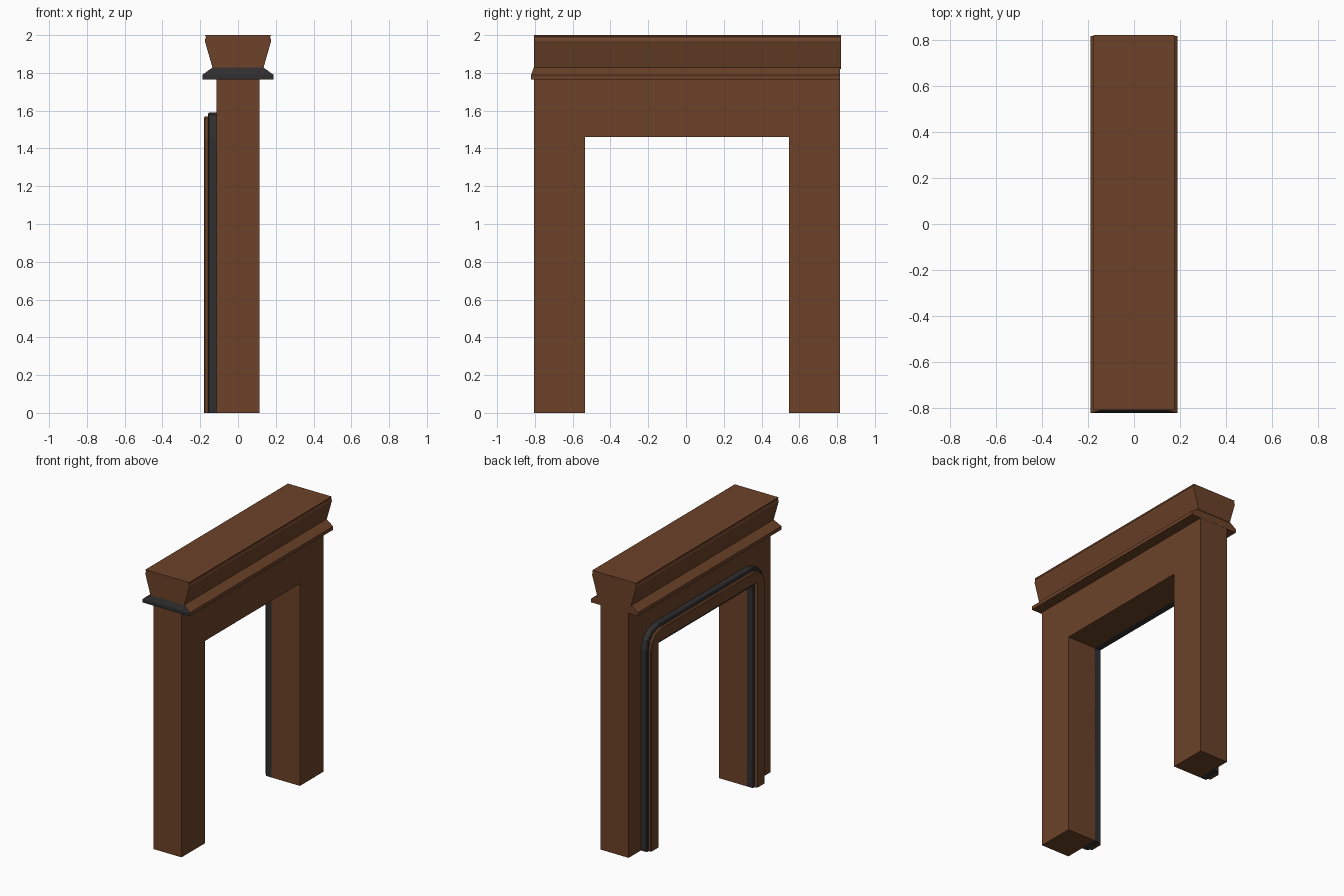
import bpy, bmesh, math

if "Cube" in bpy.data.objects:
    bpy.data.objects.remove(bpy.data.objects["Cube"])


def material(name, color):
    m = bpy.data.materials.new(name)
    m.diffuse_color = (*color, 1)
    m.use_nodes = True
    m.node_tree.nodes["Principled BSDF"].inputs["Base Color"].default_value = m.diffuse_color
    return m


wood = material("brown_wood", (0.15, 0.055, 0.022))
dark = material("dark_iron", (0.03, 0.028, 0.029))


def loft(name, rings, mats):
    """Join matching rings of points with quads and cap both ends."""
    bm = bmesh.new()
    loops = [[bm.verts.new(p) for p in r] for r in rings]
    n = len(loops[0])
    for a, b in zip(loops, loops[1:]):
        for i in range(n):
            j = (i + 1) % n
            bm.faces.new((a[i], a[j], b[j], b[i]))
    bm.faces.new(loops[0])
    bm.faces.new(loops[-1])
    bmesh.ops.recalc_face_normals(bm, faces=bm.faces)
    me = bpy.data.meshes.new(name)
    bm.to_mesh(me)
    bm.free()
    for m in mats:
        me.materials.append(m)
    ob = bpy.data.objects.new(name, me)
    bpy.context.collection.objects.link(ob)
    return ob


YC = 0.005  # the wall is set slightly back, the ledge overhangs at the front


def mirrored(half):
    return half + [(-a, z) for a, z in reversed(half)]


def arch(x, outer, inner, steps=3):
    """Rounded-shoulder arch outline at depth x: outer radius, inner inset."""
    half = [(0.54 + inner, 0), (0.53 + outer, 0)]
    for i in range(steps + 1):
        a = math.pi / 2 * i / steps
        half.append((0.53 + outer * math.cos(a), 1.45 + outer * math.sin(a)))
    pts = mirrored(half) + [(-0.54 - inner, 1.46 + inner), (0.54 + inner, 1.46 + inner)]
    return [(x, y + YC, z) for y, z in pts]


# Doorway wall: two legs and a lintel
wall = mirrored([(0.54, 0), (0.81, 0), (0.81, 1.77)]) + [(-0.54, 1.46), (0.54, 1.46)]
loft("doorway_wall", [[(x, y + YC, z) for y, z in wall] for x in (-0.113, 0.113)], [wood])

# Stepped trim around the opening on the left side
loft("outer_trim", [arch(-0.11, 0.14, 0), arch(-0.153, 0.14, 0), arch(-0.16, 0.133, 0)], [dark])
loft("inner_trim", [arch(-0.155, 0.12, 0.02), arch(-0.175, 0.12, 0.02), arch(-0.18, 0.113, 0.023)], [wood])

# Ledge under the crown, with a dark overhanging front end
ledge_rings = []
for x, y0, z in ((0.188, -0.82, 1.765), (0.188, -0.82, 1.79), (0.133, -0.805, 1.83)):
    ledge_rings.append([(-x, y0, z), (x, y0, z), (x, 0.816, z), (-x, 0.816, z)])
ledge = loft("ledge", ledge_rings, [wood, dark])
for f in ledge.data.polygons:
    if f.normal.y < -0.5:
        f.material_index = 1

# Flared crown with a shallow groove below the top
crown = mirrored([(0.133, 1.82), (0.176, 1.97), (0.17, 1.99), (0.175, 2.0)])
loft("crown", [[(x, y, z) for x, z in crown] for y in (-0.806, 0.82)], [wood])
